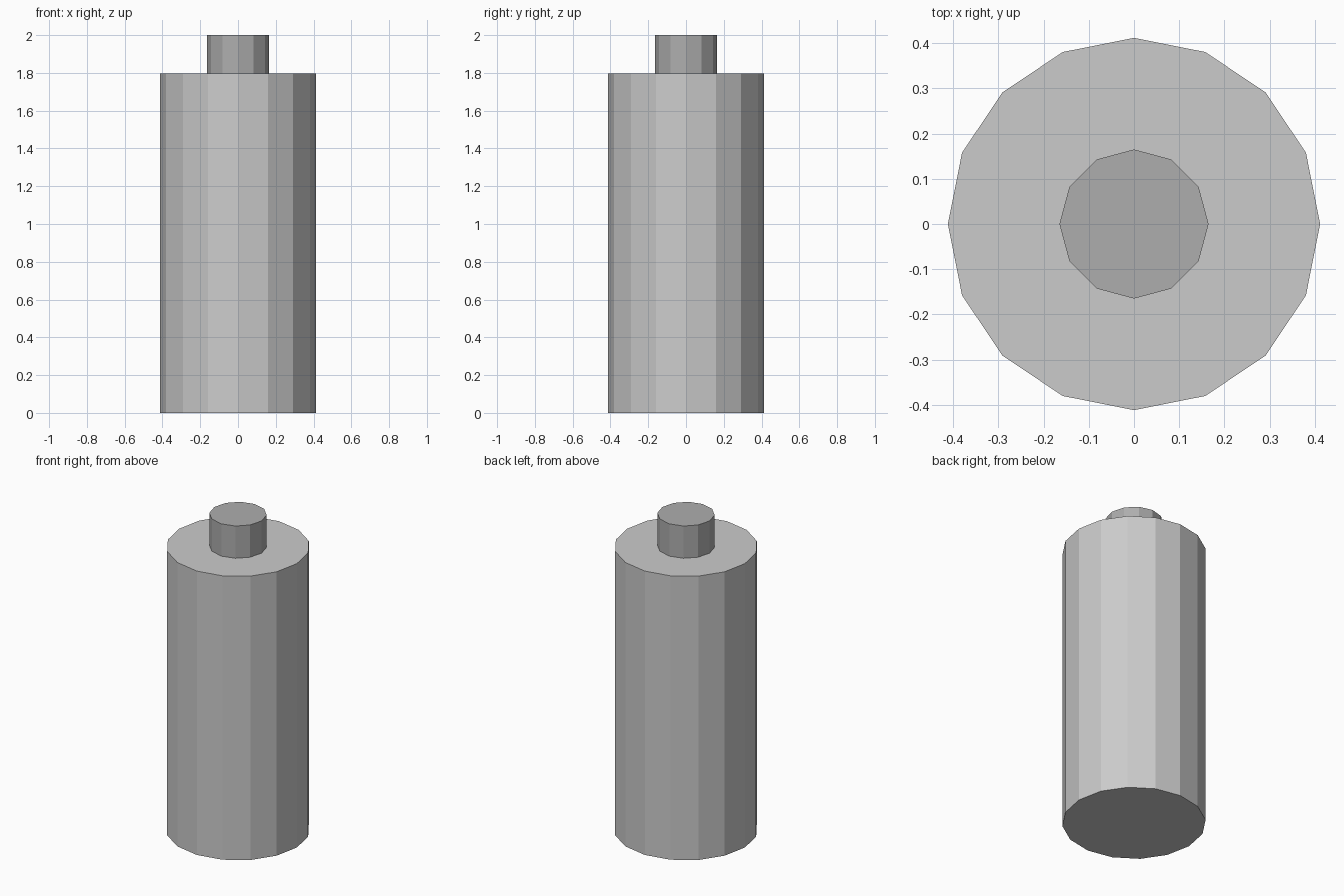
import bpy

if "Cube" in bpy.data.objects:
    bpy.data.objects.remove(bpy.data.objects["Cube"])


def prism(name, sides, radius, z0, z1):
    """Upright flat-faced cylinder with a corner on each axis."""
    bpy.ops.mesh.primitive_cylinder_add(
        vertices=sides, radius=radius, depth=z1 - z0,
        location=(0, 0, (z0 + z1) / 2))
    obj = bpy.context.object
    obj.name = name
    return obj


# Main cell body
prism("battery_body", 16, 0.412, 0.0, 1.796)

# Raised terminal on top, in a darker grey
terminal = prism("top_terminal", 12, 0.165, 1.796, 2.0)
dark = bpy.data.materials.new("dark_grey")
dark.diffuse_color = (0.42, 0.42, 0.42, 1)
dark.use_nodes = True
dark.node_tree.nodes["Principled BSDF"].inputs["Base Color"].default_value = dark.diffuse_color
terminal.data.materials.append(dark)
